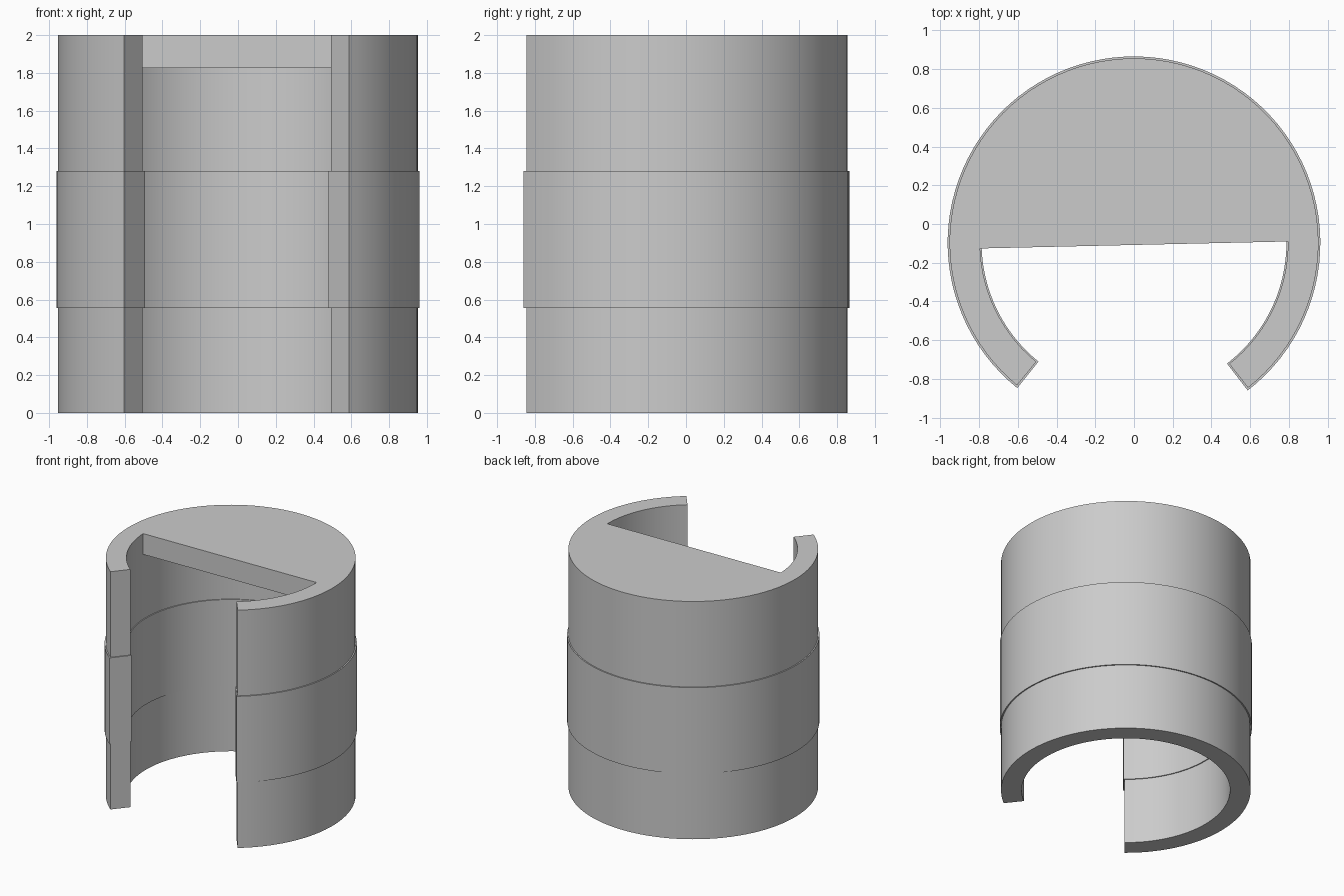
import bpy, bmesh
from math import sin, cos, radians

if "Cube" in bpy.data.objects:
    bpy.data.objects.remove(bpy.data.objects["Cube"])

CY = -0.097  # y of the shared cylinder axis


def on_circle(r, deg, z):
    """Point on the ring; 0 degrees is straight back, positive turns toward +x."""
    a = radians(deg)
    return (r * sin(a), CY + r * cos(a), z)


def finish(name, bm):
    bmesh.ops.recalc_face_normals(bm, faces=bm.faces)
    mesh = bpy.data.meshes.new(name)
    bm.to_mesh(mesh)
    bm.free()
    obj = bpy.data.objects.new(name, mesh)
    bpy.context.collection.objects.link(obj)
    bpy.ops.object.select_all(action='DESELECT')
    obj.select_set(True)
    bpy.context.view_layer.objects.active = obj
    bpy.ops.object.shade_smooth_by_angle(angle=radians(30))
    return obj


def open_ring(name, r_in, r_out, z0, z1, gap_left, gap_right, steps=80):
    """C-shaped wall: a rectangle swept around the axis, leaving a gap in front."""
    start, end = -180 + gap_left, 180 - gap_right
    bm = bmesh.new()
    loops = []
    for i in range(steps + 1):
        a = start + (end - start) * i / steps
        section = [(r_in, z0), (r_out, z0), (r_out, z1), (r_in, z1)]
        loops.append([bm.verts.new(on_circle(r, a, z)) for r, z in section])
    for p, q in zip(loops, loops[1:]):
        for k in range(4):
            n = (k + 1) % 4
            bm.faces.new((p[k], p[n], q[n], q[k]))
    bm.faces.new(loops[0])
    bm.faces.new(loops[-1])
    return finish(name, bm)


def segment_plate(name, r, z0, z1, start, end, steps=48):
    """Flat plate bounded by an arc and its chord."""
    bm = bmesh.new()
    verts = [bm.verts.new(on_circle(r, start + (end - start) * i / steps, z0))
             for i in range(steps + 1)]
    base = bm.faces.new(verts)
    new = bmesh.ops.extrude_face_region(bm, geom=[base], use_keep_orig=True)["geom"]
    top = [v for v in new if isinstance(v, bmesh.types.BMVert)]
    bmesh.ops.translate(bm, verts=top, vec=(0, 0, z1 - z0))
    return finish(name, bm)


# Main wall, full height
open_ring("main_wall", 0.795, 0.952, 0.0, 2.0, 39.4, 38.2)
# Slightly thicker band around the middle
open_ring("middle_band", 0.787, 0.962, 0.555, 1.28, 38.8, 37.6)
# Half-round top plate with a slightly tilted front edge
segment_plate("top_plate", 0.797, 1.825, 2.0, -92.1, 89.5)
